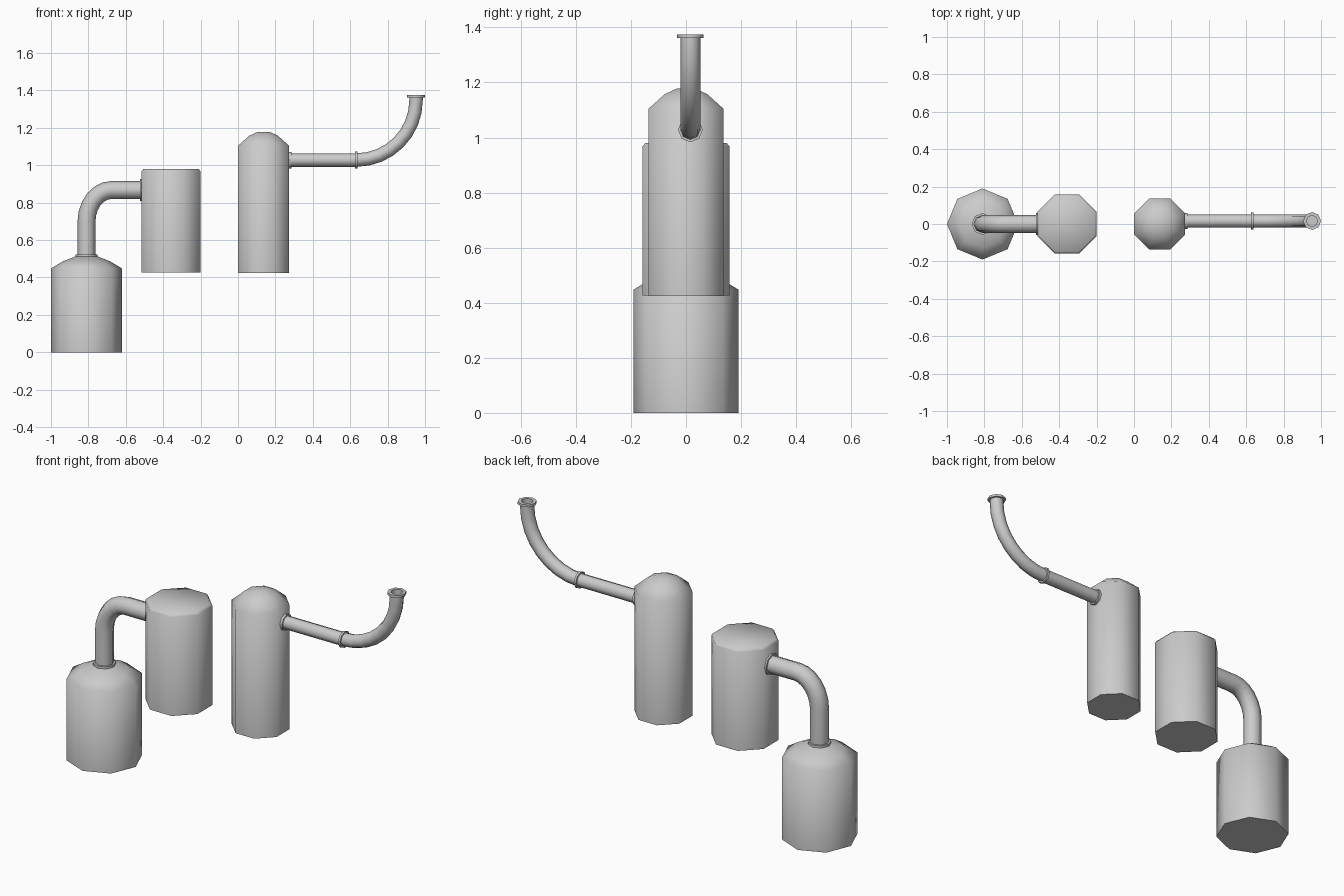
import bpy, bmesh
from math import sin, cos, pi, radians
from mathutils import Vector

if "Cube" in bpy.data.objects:
    bpy.data.objects.remove(bpy.data.objects["Cube"])

UP = pi / 2


def loft(name, rings, y=0.0, sides=8, phase=0.0):
    """Closed skin over rings (x, z, heading in the xz plane, radius)."""
    bm = bmesh.new()
    loops = []
    for x, z, a, r in rings:
        n, b = Vector((-sin(a), 0, cos(a))), Vector((0, 1, 0))
        angles = [phase + 2 * pi * i / sides for i in range(sides)]
        loops.append([bm.verts.new(Vector((x, y, z)) + r * (cos(t) * n + sin(t) * b))
                      for t in angles])
    for lo, hi in zip(loops, loops[1:]):
        for i in range(sides):
            j = (i + 1) % sides
            bm.faces.new((lo[i], lo[j], hi[j], hi[i]))
    bm.faces.new(loops[0])
    bm.faces.new(loops[-1])
    bmesh.ops.recalc_face_normals(bm, faces=bm.faces)
    me = bpy.data.meshes.new(name)
    bm.to_mesh(me)
    bm.free()
    ob = bpy.data.objects.new(name, me)
    bpy.context.collection.objects.link(ob)
    bpy.ops.object.select_all(action='DESELECT')
    ob.select_set(True)
    bpy.context.view_layer.objects.active = ob
    bpy.ops.object.shade_smooth_by_angle(angle=radians(60))
    return ob


def tank(name, x, profile, phase=0.0):
    return loft(name, [(x, z, UP, r) for r, z in profile], phase=phase)


def collar(name, x, z, heading, r, width, y=0.0):
    dx, dz = cos(heading) * width / 2, sin(heading) * width / 2
    return loft(name, [(x - dx, z - dz, heading, r), (x + dx, z + dz, heading, r)], y)


# Three octagonal tanks
tank("lower_tank", -0.81, [(0.19, 0), (0.19, 0.448), (0.125, 0.487), (0.06, 0.512)])
tank("middle_tank", -0.358, [(0.171, 0.427), (0.171, 0.968), (0.160, 0.98)], pi / 8)
tank("tall_tank", 0.137, [(0.147, 0.424), (0.147, 1.105), (0.083, 1.158), (0.036, 1.178)], pi / 8)

# Elbow pipe from the lower tank to the middle tank
elbow = [(-0.81, 0.49, UP, 0.048)]
for i in range(7):
    t = UP * i / 6
    elbow.append((-0.675 - 0.135 * cos(t), 0.698 + 0.17 * sin(t), UP - t, 0.048))
elbow.append((-0.50, 0.868, 0, 0.048))
loft("elbow_pipe", elbow)
collar("elbow_collar_bottom", -0.81, 0.515, UP, 0.058, 0.018)
collar("elbow_collar_side", -0.518, 0.868, 0, 0.058, 0.014)

# Outlet pipe: straight run, then an upward bend with an open mouth
PY = 0.016
loft("outlet_pipe", [(0.25, 1.028, 0, 0.036), (0.635, 1.028, 0, 0.036)], PY)
bend = []
for i in range(9):
    t = UP * i / 8
    bend.append((0.632 + 0.32 * sin(t), 1.348 - 0.32 * cos(t), t, 0.036))
bend += [(0.952, 1.362, UP, 0.036), (0.952, 1.362, UP, 0.048), (0.952, 1.375, UP, 0.048),
         (0.952, 1.375, UP, 0.030), (0.952, 1.335, UP, 0.030)]
loft("outlet_bend", bend, PY)
collar("outlet_collar_wall", 0.279, 1.028, 0, 0.044, 0.014, PY)
collar("outlet_collar_joint", 0.632, 1.028, 0, 0.045, 0.012, PY)
